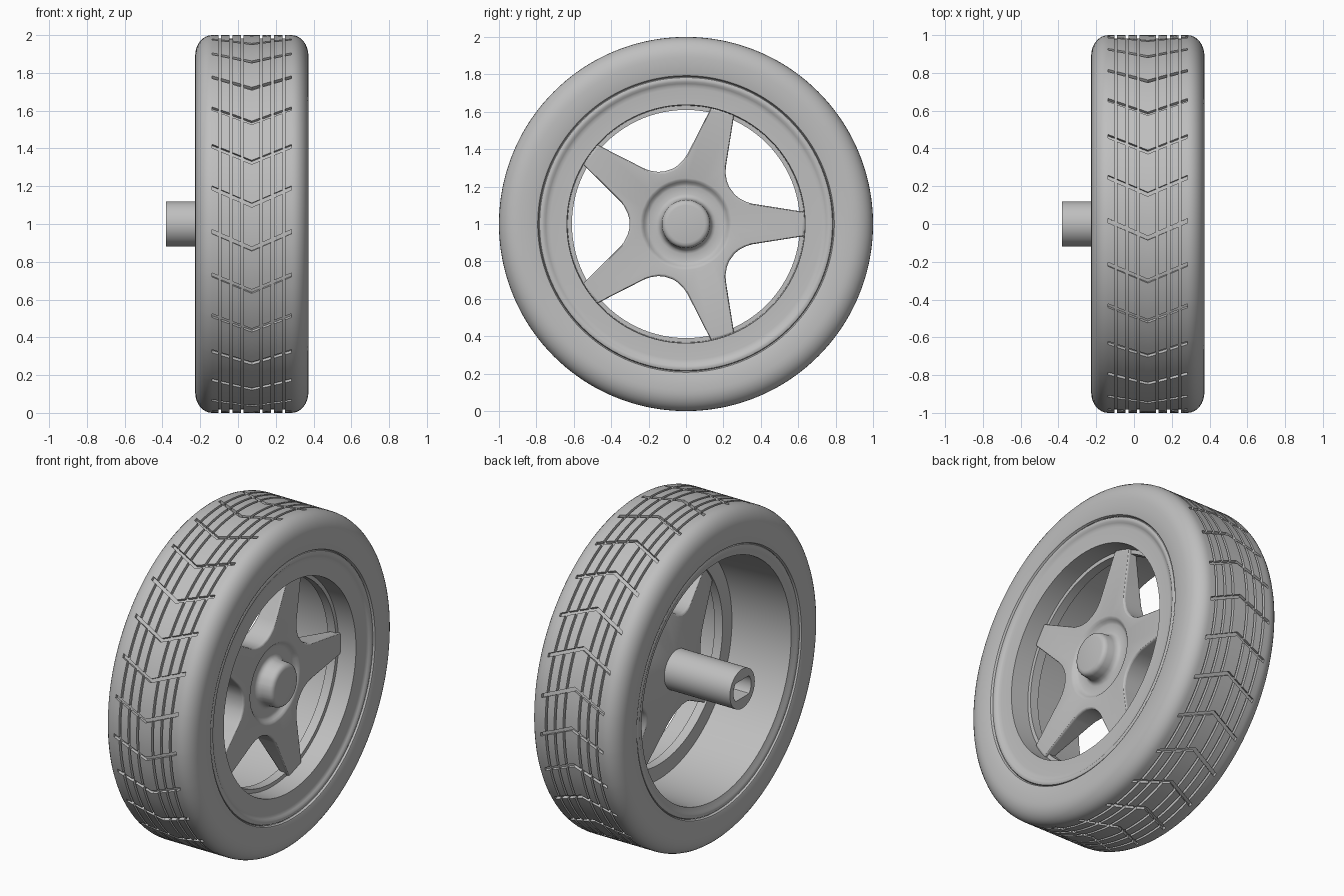
import bpy
import bmesh
from math import sin, cos, pi, atan2, hypot
from mathutils import Vector

cube = bpy.data.objects.get("Cube")
if cube:
    bpy.data.objects.remove(cube)

grey = bpy.data.materials.new("plain_grey")
grey.use_nodes = True
grey.diffuse_color = (0.52, 0.52, 0.52, 1)
grey.node_tree.nodes["Principled BSDF"].inputs["Base Color"].default_value = grey.diffuse_color

MID = 0.073       # tyre centre along the axle
TREAD = 0.21      # half width of the tread
PITCHES = 27      # chevron grooves around the tyre
PITCH = 2 * pi / PITCHES


def polar(x, r, a):
    """Point on the wheel: x along the axle, angle measured from the front."""
    return Vector((x, -r * cos(a), 1 + r * sin(a)))


def finish(bm, name, bevel=0):
    bmesh.ops.remove_doubles(bm, verts=bm.verts, dist=1e-5)
    bmesh.ops.recalc_face_normals(bm, faces=bm.faces)
    mesh = bpy.data.meshes.new(name)
    bm.to_mesh(mesh)
    bm.free()
    mesh.materials.append(grey)
    obj = bpy.data.objects.new(name, mesh)
    bpy.context.collection.objects.link(obj)
    if bevel:
        mod = obj.modifiers.new("soft_edges", "BEVEL")
        mod.width, mod.segments, mod.limit_method = bevel, 3, "ANGLE"
        mod.angle_limit = 0.9
    bpy.ops.object.select_all(action="DESELECT")
    obj.select_set(True)
    bpy.context.view_layer.objects.active = obj
    bpy.ops.object.shade_smooth_by_angle(angle=0.6)
    return obj


def loft(rings, closed=False, cap=False):
    """Skin a series of rings; returns the bmesh and faces keyed by cell."""
    bm = bmesh.new()
    loops = [[bm.verts.new(p) for p in ring] for ring in rings]
    cells = {}
    n = len(loops[0])
    for i in range(len(loops) if closed else len(loops) - 1):
        a, b = loops[i], loops[(i + 1) % len(loops)]
        for j in range(n):
            k = (j + 1) % n
            cells[i, j] = bm.faces.new((a[j], a[k], b[k], b[j]))
    if cap:
        bm.faces.new(loops[0])
        bm.faces.new(loops[-1])
    return bm, cells


# Tyre: half profile mirrored about the tread centre, rows follow the chevrons
half = [(0, 1)]
for groove in (0.05, 0.11, 0.17):
    half += [(groove - 0.007, 1), (groove + 0.007, 1)]
half.append((TREAD, 1))
for i in range(1, 9):
    t = i * pi / 16
    half.append((TREAD + 0.09 * sin(t), 0.89 + 0.11 * cos(t)))
half += [(0.30, 0.80), (0.297, 0.793), (0.285, 0.787)]
profile = [(-x, r) for x, r in reversed(half[1:])] + half

W = 0.011         # half angle of a chevron groove
rows = []
for p in range(PITCHES):
    start = 0.10 + p * PITCH
    rows.append(start - W)
    rows += [start + W + (PITCH - 2 * W) * k / 5 for k in range(5)]


def sweep(x):
    return 0.092 * min(abs(x) / TREAD, 1)


bm, cells = loft([[polar(x + MID, r, a + sweep(x)) for a in rows] for x, r in profile])
sunk = []
for (i, j), face in cells.items():
    x = abs(profile[i][0] + profile[i + 1][0]) / 2
    ring_groove = any(abs(x - g) < 0.004 for g in (0.05, 0.11, 0.17))
    if x < TREAD and (ring_groove or j % 6 == 0):
        sunk.append(face)
new = bmesh.ops.extrude_face_region(bm, geom=sunk)["geom"]
for v in new:
    if isinstance(v, bmesh.types.BMVert):
        v.co.y *= 0.982
        v.co.z = 1 + (v.co.z - 1) * 0.982
old = [f for f in sunk if f.is_valid]
if old:
    bmesh.ops.delete(bm, geom=old, context="FACES")
finish(bm, "tyre")

# Rim: rounded lip, flat front face, short opening, inner flange, open barrel
rim = [
    (0.350, 0.789), (0.362, 0.783), (0.366, 0.772), (0.364, 0.760), (0.357, 0.750),
    (0.352, 0.740), (0.350, 0.725), (0.350, 0.637), (0.235, 0.633), (0.235, 0.610),
    (0.180, 0.610), (0.180, 0.700), (-0.205, 0.720),
    (-0.214, 0.750), (-0.219, 0.760), (-0.221, 0.772), (-0.217, 0.783), (-0.205, 0.789),
]
bm, _ = loft([[polar(x, r, 2 * pi * j / 96) for j in range(96)] for x, r in rim], closed=True)
finish(bm, "rim")

# Spokes and hub: five-pointed star, thicker toward the axle, with a dished centre and cap
valley = [(0.555, -0.325), (0.352, -0.122), (0.330, -0.094), (0.312, -0.058), (0.303, -0.025)]
valley += [(u, -v) for u, v in reversed(valley)] + [(0.518, 0.376)]
star = []
for k in range(5):
    turn = pi - pi / 5 - k * 2 * pi / 5
    star += [(hypot(u, v), turn - atan2(v, u)) for u, v in valley]
back = [polar(0.20 - 0.27 * (0.64 - r), r, a) for r, a in star]
front = [polar(0.25, r, a) for r, a in star]
hub = [
    (0.250, 0.245), (0.247, 0.236), (0.238, 0.226), (0.227, 0.216), (0.222, 0.203),
    (0.222, 0.160), (0.226, 0.147), (0.238, 0.137), (0.255, 0.132), (0.295, 0.129),
    (0.309, 0.124), (0.318, 0.114), (0.321, 0.100),
]
rings = [[polar(x, r, a) for _, a in star] for x, r in hub]
inner = [polar(0.06, 0.11, a) for _, a in star]
bm, _ = loft([inner, back, front] + rings, cap=True)
finish(bm, "spokes_and_hub", bevel=0.012)

# Axle tube with a blind hole that has two flats
angles = [2 * pi * j / 64 for j in range(64)]


def circle(x, r):
    return [polar(x, r, a) for a in angles]


def flatted(x):
    ring = circle(x, 0.085)
    for p in ring:
        p.z = min(max(p.z, 1 - 0.055), 1 + 0.055)
    return ring


bm, _ = loft([circle(0.10, 0.12), circle(-0.38, 0.12), flatted(-0.38), flatted(-0.12)], cap=True)
finish(bm, "axle_tube")
